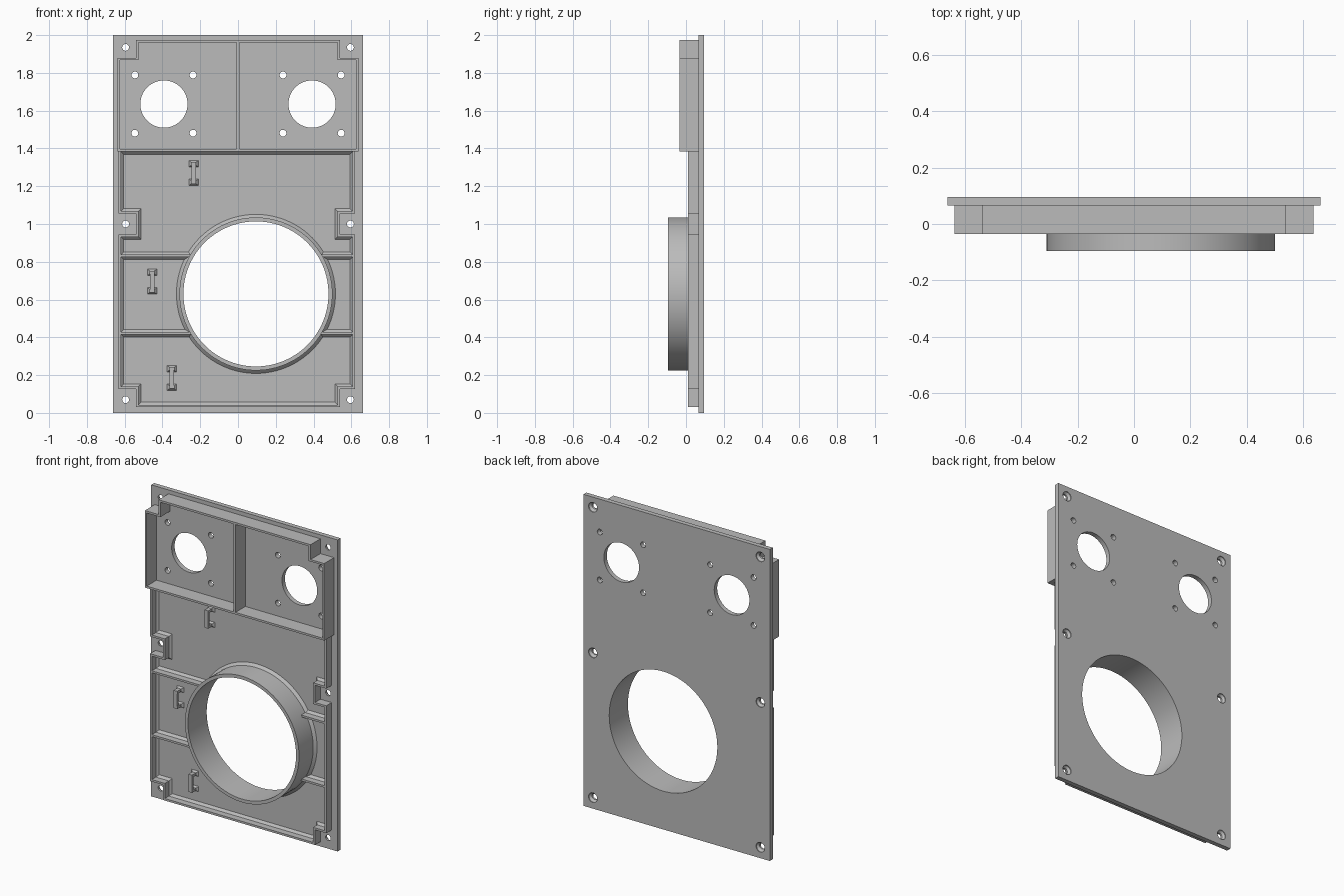
import bpy, bmesh, math
from mathutils import Vector

if "Cube" in bpy.data.objects:
    bpy.data.objects.remove(bpy.data.objects["Cube"])

mat = bpy.data.materials.new("light grey plastic")
mat.use_nodes = True
GREY = (0.5, 0.5, 0.5, 1)
mat.diffuse_color = GREY
mat.node_tree.nodes["Principled BSDF"].inputs["Base Color"].default_value = GREY

BACK, FACE = 0.095, 0.065      # rear and front of the base plate
SINK = FACE + 0.01             # parts are rooted slightly inside the plate
LOW, HIGH = 0.01, -0.035       # front of the low walls and of the tall box
WALL, CHAMFER = 0.013, 0.014


def loft(bm, loops, ring=False):
    """Skin closed loops in sequence; cap the ends or join last to first."""
    rows = [[bm.verts.new(p) for p in loop] for loop in loops]
    n = len(rows[0])
    pairs = list(zip(rows, rows[1:])) + ([(rows[-1], rows[0])] if ring else [])
    for a, b in pairs:
        for i in range(n):
            j = (i + 1) % n
            bm.faces.new((a[i], a[j], b[j], b[i]))
    if not ring:
        bm.faces.new(rows[0])
        bm.faces.new(rows[-1])


def finish(name, bm):
    bmesh.ops.recalc_face_normals(bm, faces=bm.faces)
    me = bpy.data.meshes.new(name)
    bm.to_mesh(me)
    bm.free()
    me.materials.append(mat)
    ob = bpy.data.objects.new(name, me)
    bpy.context.collection.objects.link(ob)
    return ob


def smooth(ob):
    bpy.ops.object.select_all(action='DESELECT')
    ob.select_set(True)
    bpy.context.view_layer.objects.active = ob
    bpy.ops.object.shade_smooth_by_angle(angle=math.radians(30))


def circle(x, z, r, y, n=32):
    return [(x + r * math.cos(k * math.tau / n), y, z + r * math.sin(k * math.tau / n))
            for k in range(n)]


def rect(x, z, w, h, y):
    return [(x + sx * w / 2, y, z + sz * h / 2)
            for sx, sz in ((-1, -1), (1, -1), (1, 1), (-1, 1))]


def inset(outline, d, y):
    """Offset a counter-clockwise outline inward with mitred corners."""
    out = []
    n = len(outline)
    for i in range(n):
        p, a, b = (Vector(outline[k % n]) for k in (i, i - 1, i + 1))
        u, v = (p - a).normalized(), (b - p).normalized()
        q = p + d * (Vector((-u.y, u.x)) + Vector((-v.y, v.x)))
        out.append((q.x, y, q.y))
    return out


def wall(name, outline, front, chamfer):
    bm = bmesh.new()
    steps = [(0, SINK), (0, front), (WALL, front)]
    if chamfer:
        steps += [(WALL, FACE - chamfer), (WALL + chamfer, FACE), (WALL + chamfer, SINK)]
    else:
        steps += [(WALL, SINK)]
    loft(bm, [inset(outline, d, y) for d, y in steps], ring=True)
    return finish(name, bm)


# Base plate with drilled openings
bm = bmesh.new()
loft(bm, [rect(0, 1, 1.324, 2, y) for y in (FACE, BACK)])
plate = finish("base_plate", bm)

RX, RZ, RIN, ROUT = 0.095, 0.63, 0.384, 0.405
bm = bmesh.new()
loft(bm, [circle(RX, RZ, RIN, y, 96) for y in (0, 0.2)])
for side in (-1, 1):
    cx = side * 0.392
    loft(bm, [circle(cx, 1.635, 0.125, y, 64) for y in (0, 0.2)])
    for dx in (-0.154, 0.154):
        for dz in (-0.154, 0.154):
            loft(bm, [circle(cx + dx, 1.635 + dz, 0.018, y) for y in (0, 0.2)])
    # countersunk mounting holes
    for z in (0.07, 1.0, 1.935):
        loft(bm, [circle(side * 0.595, z, r, y) for r, y in
                  ((0.018, 0), (0.018, 0.077), (0.031, 0.09), (0.031, 0.2))])
cutter = finish("hole_cutter", bm)
cutter.hide_render = True
mod = plate.modifiers.new("holes", 'BOOLEAN')
mod.operation = 'DIFFERENCE'
mod.solver = 'EXACT'
mod.object = cutter
bpy.ops.object.select_all(action='DESELECT')
plate.select_set(True)
bpy.context.view_layer.objects.active = plate
bpy.ops.object.modifier_apply(modifier=mod.name)
bpy.data.objects.remove(cutter)
smooth(plate)

# Tall upper box with corner notches and a central divider
X, N = 0.637, 0.54
wall("upper_box_wall",
     [(-X, 1.385), (X, 1.385), (X, 1.88), (N, 1.88), (N, 1.975),
      (-N, 1.975), (-N, 1.88), (-X, 1.88)], HIGH, 0)
bm = bmesh.new()
loft(bm, [rect(0, 1.68, 0.014, 0.575, y) for y in (HIGH, SINK)])
finish("upper_box_divider", bm)

# Low perimeter wall stepping around the mounting holes
L, R = -0.632, 0.62
wall("lower_wall",
     [(-N, 0.03), (N, 0.03), (N, 0.127), (R, 0.127), (R, 0.945), (N, 0.945),
      (N, 1.055), (R, 1.055), (R, 1.396), (L, 1.396), (L, 1.055), (-N, 1.055),
      (-N, 0.945), (L, 0.945), (L, 0.127), (-N, 0.127)], LOW, CHAMFER)

# Large duct collar with a chamfered foot
bm = bmesh.new()
loft(bm, [circle(RX, RZ, r, y, 96) for r, y in
          ((RIN, SINK), (RIN, -BACK), (ROUT, -BACK), (ROUT, FACE - 0.016),
           (ROUT + 0.016, FACE), (ROUT + 0.016, SINK))], ring=True)
smooth(finish("duct_collar", bm))

# Horizontal ribs between the wall and the collar
h = WALL / 2
section = [(SINK, -h - CHAMFER), (FACE, -h - CHAMFER), (FACE - CHAMFER, -h), (LOW, -h),
           (LOW, h), (FACE - CHAMFER, h), (FACE, h + CHAMFER), (SINK, h + CHAMFER)]
for label, z in (("upper", 0.832), ("lower", 0.422)):
    for side, x0, x1 in (("right", L + 0.006, RX - 0.341), ("left", RX + 0.341, R - 0.006)):
        bm = bmesh.new()
        loft(bm, [[(x, y, z + dz) for y, dz in section] for x in (x0, x1)])
        finish(f"{label}_{side}_rib", bm)

# Cable tie anchors: two flared posts joined by a raised bar
for i, (x, z) in enumerate(((-0.235, 1.27), (-0.455, 0.695), (-0.35, 0.185))):
    bm = bmesh.new()
    for s in (-1, 1):
        loft(bm, [rect(x, z + s * 0.049, w, t, y) for w, t, y in
                  ((0.05, 0.034, SINK), (0.05, 0.034, FACE),
                   (0.026, 0.016, FACE - 0.012), (0.026, 0.016, 0.015))])
    loft(bm, [rect(x, z, 0.024, 0.114, y) for y in (0.0145, 0.03)])
    finish(f"cable_anchor_{i + 1}", bm)
